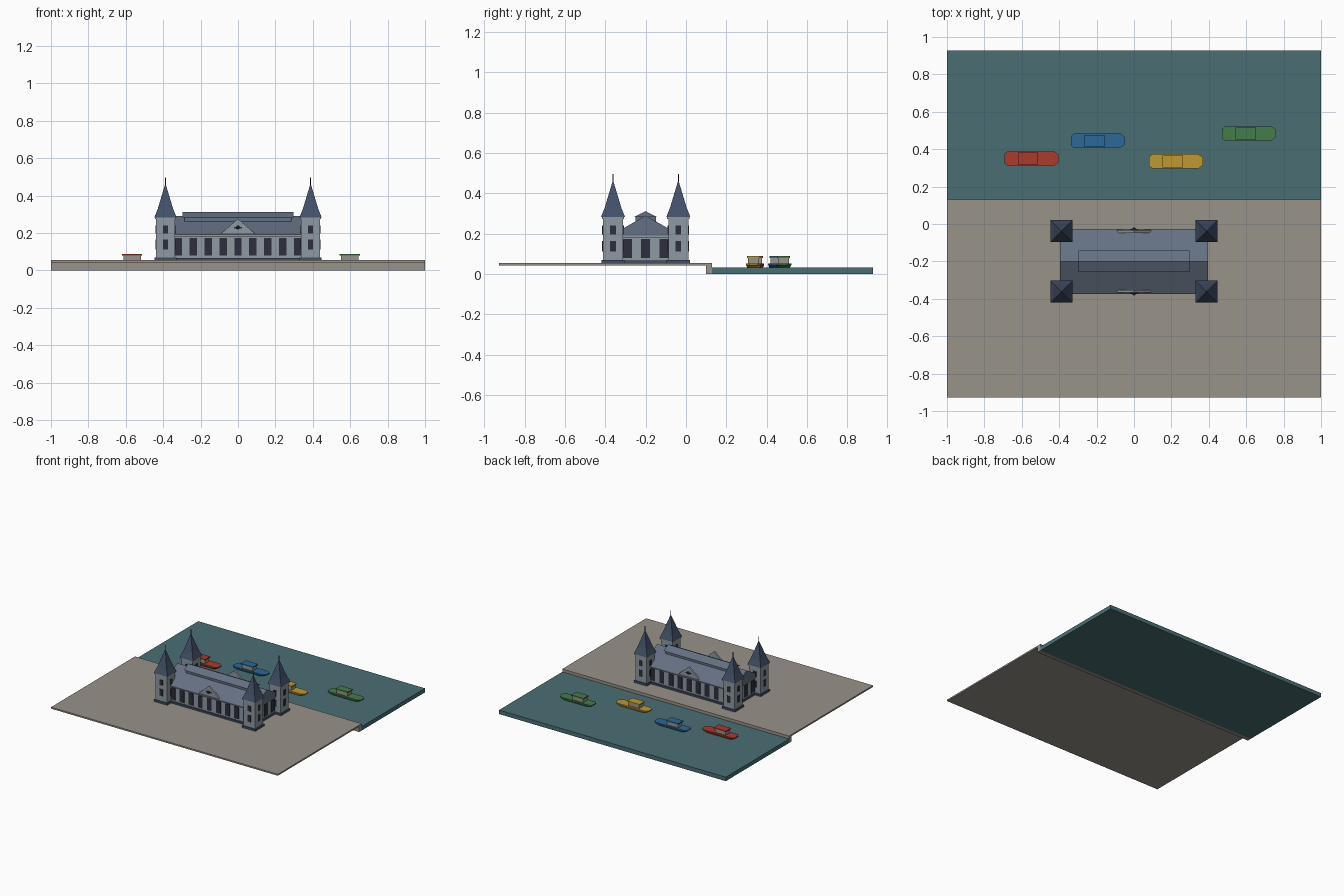
import bpy, bmesh
from mathutils import Matrix

cube = bpy.data.objects.get("Cube")
if cube:
    bpy.data.objects.remove(cube, do_unlink=True)


def material(name, rgb):
    # sRGB 0-255 to linear
    lin = [((c / 255 + 0.055) / 1.055) ** 2.4 for c in rgb] + [1]
    m = bpy.data.materials.new(name)
    m.use_nodes = True
    m.diffuse_color = lin
    m.node_tree.nodes["Principled BSDF"].inputs["Base Color"].default_value = lin
    return m


STONE = material("warm_stone", (152, 147, 138))
WATER = material("harbour_water", (74, 110, 116))
WALL = material("grey_wall", (143, 154, 162))
SLATE = material("roof_slate", (100, 112, 130))
SPIRE = material("tower_slate", (66, 80, 104))
DARK = material("dark_window", (46, 46, 62))
RED = material("boat_red", (172, 58, 44))
BLUE = material("boat_blue", (44, 104, 152))
YELLOW = material("boat_yellow", (190, 152, 50))
GREEN = material("boat_green", (68, 124, 74))


def finish(name, bm, mat):
    bmesh.ops.recalc_face_normals(bm, faces=bm.faces[:])
    me = bpy.data.meshes.new(name)
    bm.to_mesh(me)
    bm.free()
    me.materials.append(mat)
    ob = bpy.data.objects.new(name, me)
    bpy.context.collection.objects.link(ob)
    return ob


def boxes(name, mat, centres, size, z0, z1):
    """Equal boxes at several (x, y) centres between two heights."""
    bm = bmesh.new()
    for x, y in centres:
        m = Matrix.Translation((x, y, (z0 + z1) / 2)) @ Matrix.Diagonal((*size, z1 - z0, 1))
        bmesh.ops.create_cube(bm, size=1, matrix=m)
    return finish(name, bm, mat)


def loft(name, mat, rings):
    """Skin a stack of equal-length rings of points and cap both ends."""
    bm = bmesh.new()
    vs = [[bm.verts.new(p) for p in ring] for ring in rings]
    n = len(vs[0])
    for a, b in zip(vs, vs[1:]):
        for i in range(n):
            j = (i + 1) % n
            bm.faces.new((a[i], a[j], b[j], b[i]))
    bm.faces.new(vs[0])
    bm.faces.new(vs[-1])
    return finish(name, bm, mat)


def gable(name, mat, half_x, half_y, z0, z1):
    section = [(-half_y, z0), (half_y, z0), (0, z1)]
    return loft(name, mat, [[(x, CY + y, z) for y, z in section] for x in (-half_x, half_x)])


CY = -0.2       # hall centre line
TOP = 0.055     # quay level

# Quay and water
boxes("quay_deck", STONE, [(0, -0.4)], (2, 1.054), 0.043, TOP)
boxes("quay_wall", STONE, [(0, 0.114)], (2, 0.032), 0, TOP)
boxes("water", WATER, [(0, 0.5285)], (2, 0.797), 0, 0.032)

# Market hall
boxes("hall_plinth", SPIRE, [(0, CY)], (0.79, 0.345), TOP, 0.068)
boxes("hall_walls", WALL, [(0, CY)], (0.77, 0.32), 0.068, 0.182)
boxes("hall_cornice", WALL, [(0, CY)], (0.785, 0.338), 0.182, 0.192)
gable("hall_roof", SLATE, 0.395, 0.173, 0.192, 0.29)
boxes("clerestory_walls", SLATE, [(0, CY)], (0.57, 0.1), 0.24, 0.285)
gable("clerestory_roof", SLATE, 0.298, 0.057, 0.283, 0.312)

# Hall windows on the long sides and the ends
long_side = [((i - 4) * 0.08, CY + s * 0.16) for i in range(9) for s in (-1, 1)]
boxes("long_side_windows", DARK, long_side, (0.04, 0.008), 0.08, 0.174)
ends = [(s * 0.385, CY + i * 0.09) for i in (-1, 0, 1) for s in (-1, 1)]
boxes("end_windows", DARK, ends, (0.008, 0.045), 0.08, 0.174)

# Pediments with a small emblem on both long sides
for side, s in (("front", -1), ("back", 1)):
    tri = [(-0.092, 0.196), (0.092, 0.196), (0, 0.277)]
    loft(side + "_pediment", WALL,
         [[(x, CY + s * d, z) for x, z in tri] for d in (0.152, 0.167)])
    boxes(side + "_emblem_bar", DARK, [(0, CY + s * 0.17)], (0.044, 0.008), 0.225, 0.232)
    bm = bmesh.new()
    bmesh.ops.create_icosphere(bm, subdivisions=2, radius=0.01,
                               matrix=Matrix.Translation((0, CY + s * 0.172, 0.23)))
    finish(side + "_emblem_boss", bm, DARK)

# Corner towers
towers = [(sx * 0.388, CY + sy * 0.162) for sx in (-1, 1) for sy in (-1, 1)]
boxes("tower_plinths", SPIRE, towers, (0.116, 0.116), TOP, 0.07)
boxes("tower_walls", WALL, towers, (0.1, 0.1), 0.07, 0.28)
boxes("tower_cornices", WALL, towers, (0.11, 0.11), 0.274, 0.285)
for row, z0, z1 in (("lower", 0.113, 0.165), ("upper", 0.197, 0.24)):
    boxes(row + "_tower_windows_y", DARK, towers, (0.028, 0.107), z0, z1)
    boxes(row + "_tower_windows_x", DARK, towers, (0.107, 0.028), z0, z1)
profile = [(0.059, 0.283), (0.057, 0.29), (0.041, 0.33), (0.023, 0.39), (0.001, 0.463)]
for i, (x, y) in enumerate(towers):
    loft(f"tower_roof_{i + 1}", SPIRE,
         [[(x + a * r, y + b * r, z) for a, b in ((-1, -1), (1, -1), (1, 1), (-1, 1))]
          for r, z in profile])
boxes("tower_finials", DARK, towers, (0.005, 0.005), 0.455, 0.497)

# Boats
half = [(0.145, 0.02), (0.12, 0.038), (-0.128, 0.038), (-0.145, 0.024)]
outline = half + [(x, -y) for x, y in reversed(half)]
for colour, mat, x, y in (("red", RED, -0.548, 0.35), ("blue", BLUE, -0.193, 0.445),
                          ("yellow", YELLOW, 0.225, 0.335), ("green", GREEN, 0.615, 0.484)):
    loft(colour + "_boat_hull", mat,
         [[(x + px * k, y + py * k, z) for px, py in outline]
          for k, z in ((0.8, 0.03), (1, 0.046), (1, 0.052))])
    boxes(colour + "_boat_cabin", STONE, [(x - 0.018, y)], (0.095, 0.054), 0.05, 0.081)
    boxes(colour + "_boat_roof", mat, [(x - 0.018, y)], (0.108, 0.064), 0.081, 0.089)
